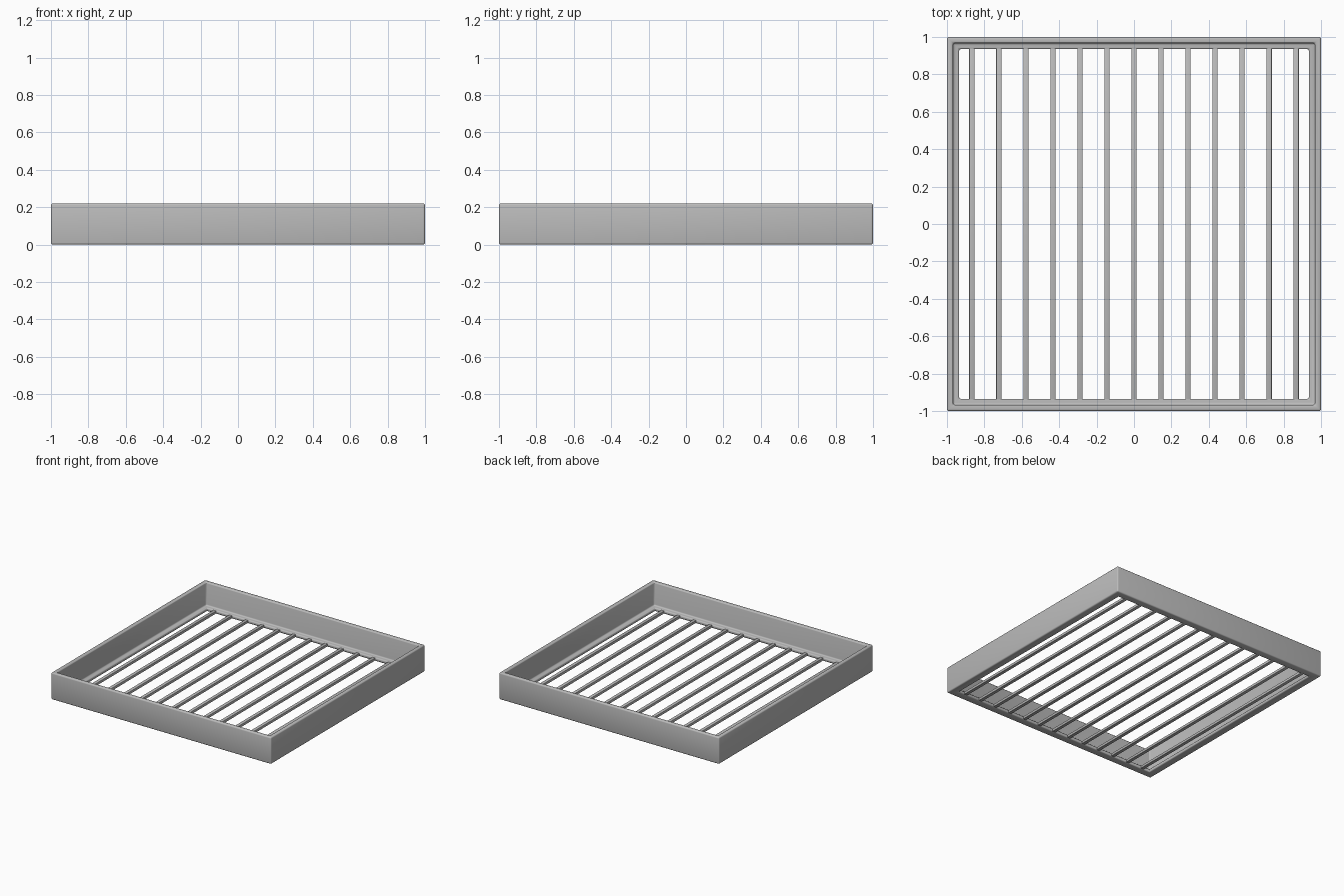
import bpy
import bmesh

cube = bpy.data.objects.get("Cube")
if cube:
    bpy.data.objects.remove(cube, do_unlink=True)

metal = bpy.data.materials.new("grey metal")
metal.use_nodes = True
grey = (0.5, 0.5, 0.5, 1.0)
metal.diffuse_color = grey
metal.node_tree.nodes["Principled BSDF"].inputs["Base Color"].default_value = grey

HEIGHT = 0.22
LEDGE_TOP = 0.03
WALL_INNER = 0.967
LEDGE_INNER = 0.935
BAR_COUNT = 13
BAR_STEP = 0.1445
BAR_WIDTH = 0.028


def finish(name, bm):
    bmesh.ops.recalc_face_normals(bm, faces=bm.faces[:])
    mesh = bpy.data.meshes.new(name)
    bm.to_mesh(mesh)
    bm.free()
    mesh.materials.append(metal)
    obj = bpy.data.objects.new(name, mesh)
    bpy.context.collection.objects.link(obj)
    return obj


def bevel(obj, width, segments):
    mod = obj.modifiers.new("Rounded edges", "BEVEL")
    mod.width = width
    mod.segments = segments
    mod.limit_method = "ANGLE"
    bpy.ops.object.select_all(action="DESELECT")
    obj.select_set(True)
    bpy.context.view_layer.objects.active = obj
    bpy.ops.object.modifier_apply(modifier=mod.name)
    bpy.ops.object.shade_smooth_by_angle()


# Square rim: an L-shaped section, wall above and ledge below, swept round four corners
section = [(1, 0), (1, HEIGHT), (WALL_INNER, HEIGHT), (WALL_INNER, LEDGE_TOP),
           (LEDGE_INNER, LEDGE_TOP), (LEDGE_INNER, 0)]
bm = bmesh.new()
loops = [[bm.verts.new((sx * r, sy * r, z)) for sx, sy in ((-1, -1), (1, -1), (1, 1), (-1, 1))]
         for r, z in section]
for a, b in zip(loops, loops[1:] + loops[:1]):
    for i in range(4):
        j = (i + 1) % 4
        bm.faces.new((a[i], a[j], b[j], b[i]))
bevel(finish("rim_frame", bm), 0.01, 3)

# Parallel bars running front to back, ends set into the ledge
for n in range(BAR_COUNT):
    bm = bmesh.new()
    bmesh.ops.create_cube(bm, size=1)
    bmesh.ops.scale(bm, vec=(BAR_WIDTH, 2 * LEDGE_INNER + 0.02, 0.022), verts=bm.verts)
    bmesh.ops.translate(bm, vec=((n - (BAR_COUNT - 1) / 2) * BAR_STEP, 0, 0.015), verts=bm.verts)
    bevel(finish(f"floor_bar_{n + 1}", bm), 0.003, 2)
